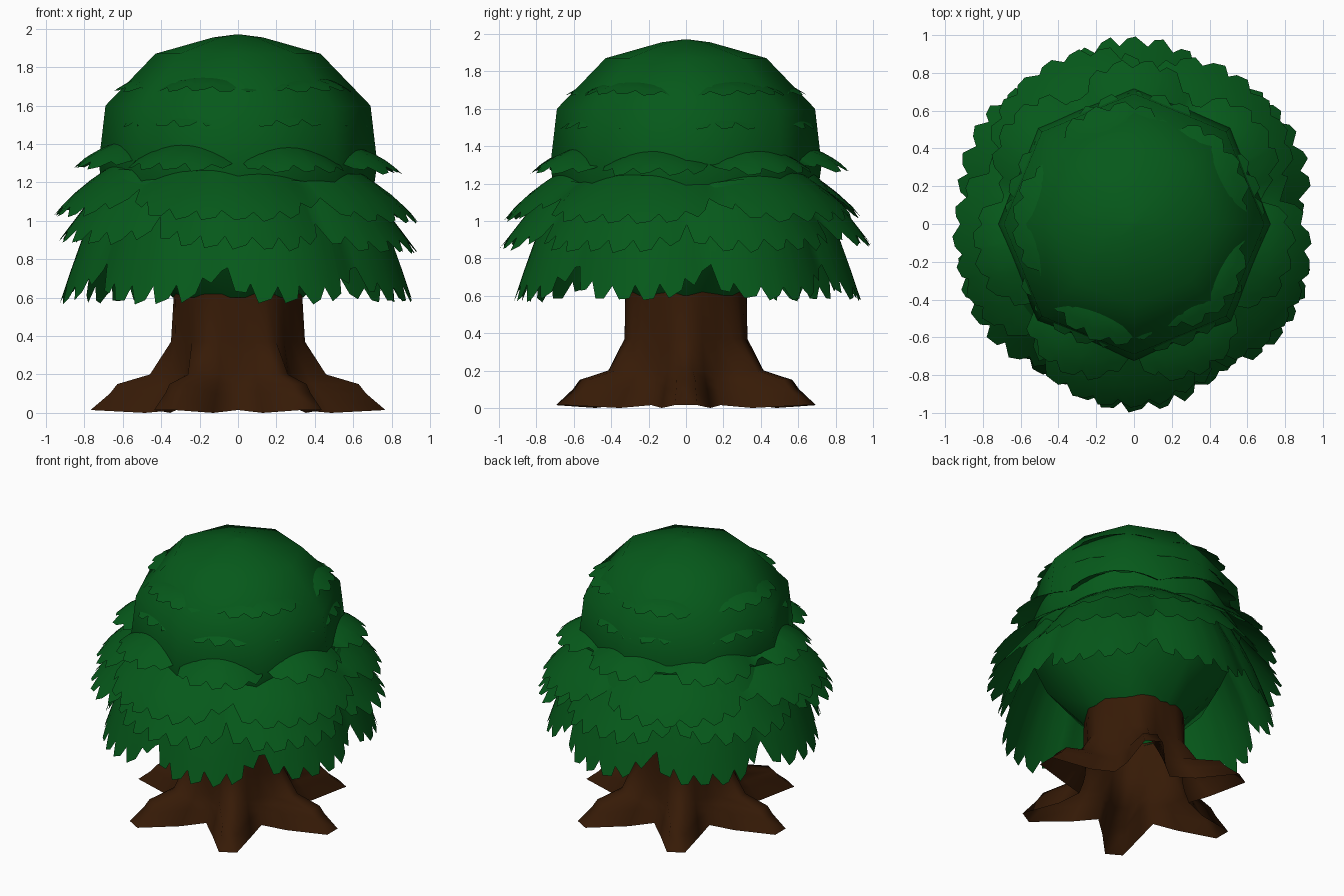
import bpy, bmesh, math, random

if "Cube" in bpy.data.objects:
    bpy.data.objects.remove(bpy.data.objects["Cube"])

random.seed(4)


def material(name, colour):
    m = bpy.data.materials.new(name)
    m.diffuse_color = (*colour, 1)
    m.use_nodes = True
    m.node_tree.nodes["Principled BSDF"].inputs["Base Color"].default_value = m.diffuse_color
    return m


GREEN = material("leaf green", (0.0018, 0.1, 0.0105))
BROWN = material("bark brown", (0.037, 0.0105, 0.002))


def make(name, rings, mat, cap_top=False, angle=60):
    """Loft closed rings of points into one object."""
    bm = bmesh.new()
    rows = [[bm.verts.new(p) for p in ring] for ring in rings]
    n = len(rows[0])
    for a, b in zip(rows, rows[1:]):
        for i in range(n):
            j = (i + 1) % n
            bm.faces.new((a[i], b[i], b[j], a[j]))
    if cap_top:
        bm.faces.new(rows[0])
    me = bpy.data.meshes.new(name)
    bm.to_mesh(me)
    bm.free()
    me.materials.append(mat)
    ob = bpy.data.objects.new(name, me)
    bpy.context.collection.objects.link(ob)
    bpy.ops.object.select_all(action='DESELECT')
    ob.select_set(True)
    bpy.context.view_layer.objects.active = ob
    bpy.ops.object.shade_smooth_by_angle(angle=math.radians(angle))
    return ob


def polar(r, a, z):
    return (r * math.cos(a), r * math.sin(a), z)


# hollow trunk with six flared roots: (height, tip radius, shoulder radius, valley radius)
trunk_rings = []
for z, tip, shoulder, valley in [
        (0.62, 0.335, 0.335, 0.325), (0.37, 0.35, 0.34, 0.32),
        (0.20, 0.46, 0.37, 0.325), (0.15, 0.63, 0.40, 0.33), (0.10, 0.67, 0.44, 0.34),
        (0.015, 0.77, 0.50, 0.37)]:
    ring = []
    for k in range(6):
        for deg, r in ((-15, shoulder), (-4.5, tip), (4.5, tip), (15, shoulder), (30, valley)):
            ring.append(polar(r, math.radians(60 * k + deg), z if z > 0.02 else
                              (0.0 if abs(deg) == 15 else z)))
    trunk_rings.append(ring)
make("trunk_and_roots", trunk_rings, BROWN, angle=75)

# rounded eight-sided crown
crown_profile = [(0.015, 1.97), (0.13, 1.955), (0.43, 1.87), (0.69, 1.60), (0.725, 1.30),
                 (0.70, 1.12), (0.58, 0.85), (0.34, 0.60)]
make("crown", [[polar(r, math.tau * k / 8, z) for k in range(8)] for r, z in crown_profile],
     GREEN, True)


def along(profile, u):
    """Point at fraction u of a profile."""
    s = max(0, min(u, 1)) * (len(profile) - 1)
    i = min(int(s), len(profile) - 2)
    f = s - i
    return [p + (q - p) * f for p, q in zip(profile[i], profile[i + 1])]


def skirt(name, profile, teeth, lobes, phase, tooth, notch, tilt=0.0, bulge=0.03, rows=4):
    """Ring of overlapping leaf clumps with a ragged lower edge of blunt teeth."""
    rings = [[] for _ in range(rows + 1)]
    for c in range(teeth * 3):
        a = math.tau * (c // 3 + (0, 0.36, 0.76)[c % 3]) / teeth + random.uniform(-0.012, 0.012)
        lobe = abs(math.cos(lobes * (a - phase) / 2))
        end = 1 - notch * (1 - lobe) ** 2 - random.uniform(0, 0.03)
        end -= tooth * (1, 0, 0.25)[c % 3]
        for i in range(rows + 1):
            r, z = along(profile, end * i / rows)
            r += bulge * (lobe - 0.6)
            z += tilt * math.cos(a - 2.9) + bulge * 1.2 * (lobe - 0.6)
            x, y, z = polar(r, a, z)
            rings[i].append((x, y * 1.01, z))
    make(name, rings, GREEN)


# leaf tiers from bottom to top
R = math.radians
skirt("leaf_tier_1", [(0.66, 1.20), (0.77, 0.98), (0.85, 0.76), (0.92, 0.55)],
      42, 7, R(-122), 0.13, 0.3, 0.0, 0.03)
skirt("leaf_tier_2", [(0.67, 1.23), (0.79, 1.08), (0.89, 0.95), (0.975, 0.84)],
      42, 6, R(-90), 0.2, 0.34, 0.03, 0.035)
skirt("leaf_tier_3", [(0.66, 1.25), (0.79, 1.16), (0.89, 1.07), (0.955, 0.99)],
      38, 5, R(-96), 0.2, 0.55, 0.02)
skirt("leaf_tier_4", [(0.58, 1.39), (0.69, 1.35), (0.78, 1.30), (0.85, 1.24)],
      36, 7, R(-65), 0.2, 0.55, 0.015, 0.045)
skirt("leaf_tier_5", [(0.52, 1.60), (0.61, 1.55), (0.69, 1.48)],
      30, 5, R(-130), 0.25, 0.3, 0.0, 0.02)
skirt("leaf_tier_6", [(0.41, 1.75), (0.54, 1.72), (0.64, 1.66)],
      28, 5, R(-110), 0.2, 0.35, 0.0, 0.03)
